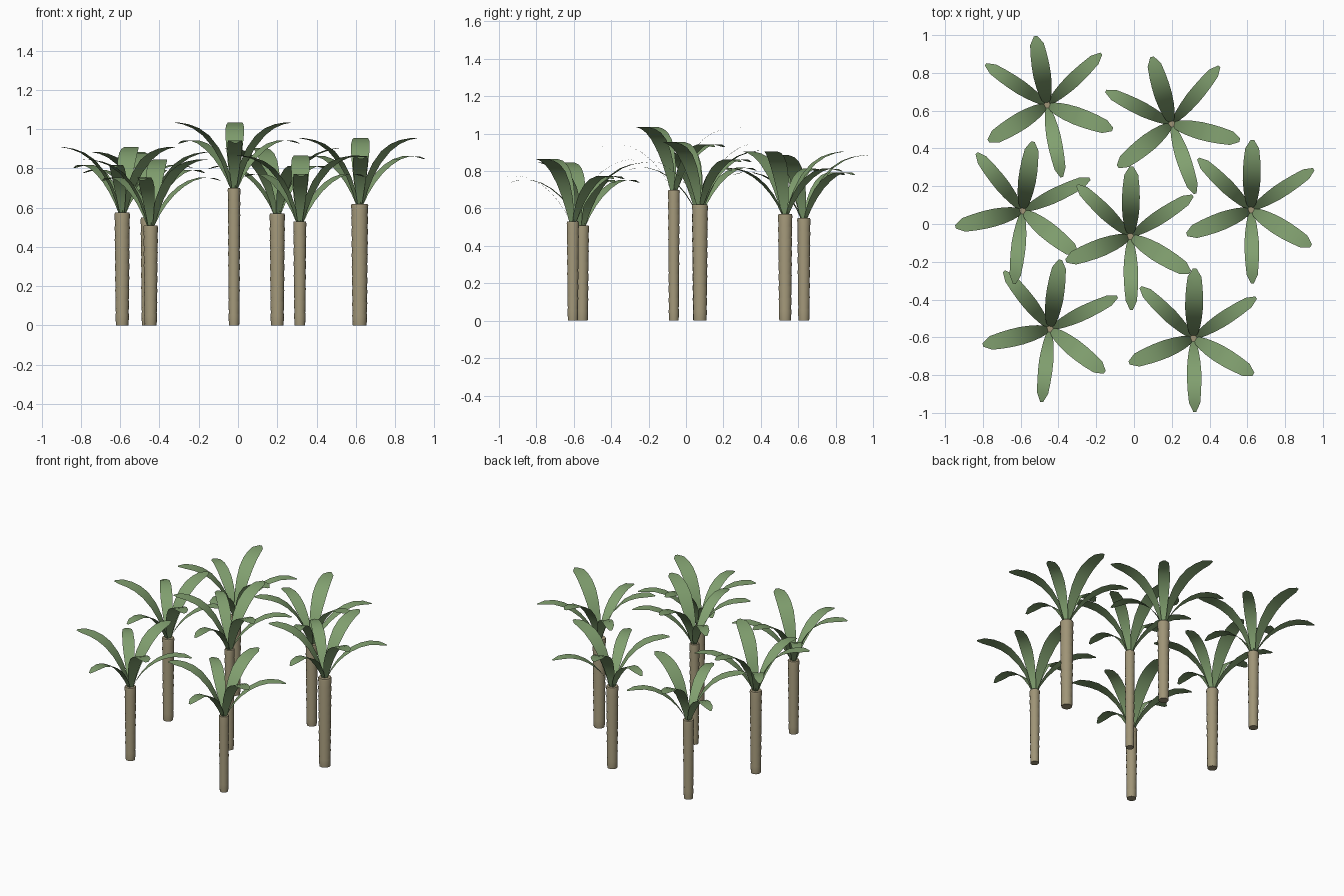
import bpy, bmesh, math

if "Cube" in bpy.data.objects:
    bpy.data.objects.remove(bpy.data.objects["Cube"])


def material(name, rgb):
    m = bpy.data.materials.new(name)
    m.diffuse_color = (*rgb, 1)
    m.use_nodes = True
    m.node_tree.nodes["Principled BSDF"].inputs["Base Color"].default_value = m.diffuse_color
    return m


LEAF = material("leaf green", (0.22, 0.35, 0.16))
BARK = material("bark tan", (0.35, 0.30, 0.185))

# x, y, trunk height, top radius, crown turn in degrees
TREES = [
    (-0.02, -0.065, 0.70, 0.032, 0),
    (0.62, 0.075, 0.62, 0.043, 0),
    (0.20, 0.53, 0.57, 0.039, 17.5),
    (-0.46, 0.63, 0.55, 0.036, 10.5),
    (-0.59, 0.07, 0.575, 0.039, -7.5),
    (-0.445, -0.555, 0.51, 0.037, -7.5),
    (0.315, -0.605, 0.53, 0.033, 0),
]
# leaf direction, reach, upper row or lower row
LEAVES = [(89, 0.37, True), (33, 0.395, False), (-31, 0.37, True),
          (-89, 0.39, False), (201, 0.365, True), (136, 0.39, False)]
# leaf arcs: share of reach, rise
UPPER = [(0.03, -0.01), (0.08, 0.06), (0.16, 0.135), (0.27, 0.205), (0.42, 0.268),
         (0.57, 0.305), (0.72, 0.325), (0.88, 0.335), (1.0, 0.334)]
LOWER = [(0.03, -0.01), (0.10, 0.05), (0.19, 0.105), (0.30, 0.155), (0.43, 0.197),
         (0.57, 0.227), (0.72, 0.243), (0.88, 0.241), (1.0, 0.228)]
WIDTH = [0.28, 0.52, 0.72, 0.88, 1.0, 1.0, 0.93, 0.78, 0.2]


def finish(bm, name, mat, loc):
    me = bpy.data.meshes.new(name)
    bm.to_mesh(me)
    bm.free()
    me.materials.append(mat)
    ob = bpy.data.objects.new(name, me)
    ob.location = loc
    bpy.context.collection.objects.link(ob)
    for p in me.polygons:
        p.use_smooth = len(p.vertices) == 4
    return ob


def trunk(i, x, y, h, r, sides=14):
    # stacked, slightly flared bark rings
    bm = bmesh.new()
    n = round(h / 0.065)
    rings = []
    for k in range(n):
        for f, flare in ((0.0, 0.95), (0.85, 1.02)):
            t = (k + f) / n
            rings.append((t * h, r * (0.86 + 0.14 * t) * flare))
    rings.append((h, r * 0.93))
    loops = [[bm.verts.new((q * math.cos(2 * math.pi * s / sides),
                            q * math.sin(2 * math.pi * s / sides), z))
              for s in range(sides)] for z, q in rings]
    for a, b in zip(loops, loops[1:]):
        for s in range(sides):
            e = (s + 1) % sides
            bm.faces.new((a[s], a[e], b[e], b[s]))
    bm.faces.new(loops[0][::-1])
    bm.faces.new(loops[-1])
    finish(bm, f"trunk_{i}", BARK, (x, y, 0))


def crown(i, x, y, h, turn):
    # six arching flat leaves, alternating high and low
    bm = bmesh.new()
    for deg, reach, up in LEAVES:
        a = math.radians(deg + turn)
        c, s = math.cos(a), math.sin(a)
        half = 0.047 if up else 0.038
        rows = []
        for (f, z), w in zip(UPPER if up else LOWER, WIDTH):
            d = f * reach
            rows.append([bm.verts.new((d * c - o * s, d * s + o * c, z))
                         for o in (-w * half, 0, w * half)])
        for p, q in zip(rows, rows[1:]):
            for k in range(2):
                bm.faces.new((p[k], q[k], q[k + 1], p[k + 1]))
    finish(bm, f"leaf_crown_{i}", LEAF, (x, y, h))


for i, (x, y, h, r, turn) in enumerate(TREES, 1):
    trunk(i, x, y, h, r)
    crown(i, x, y, h, turn)
